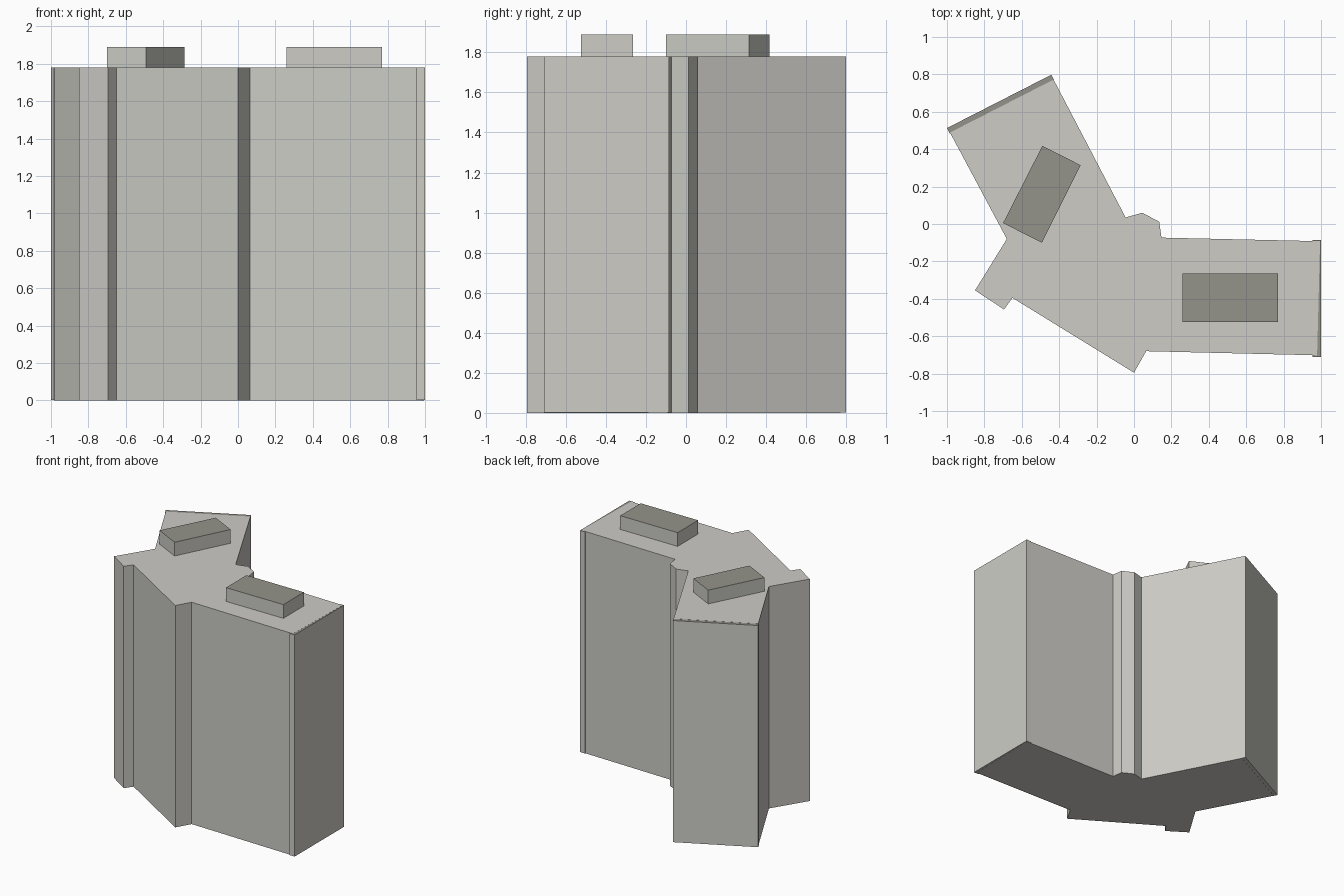
import bpy
import bmesh

if "Cube" in bpy.data.objects:
    bpy.data.objects.remove(bpy.data.objects["Cube"])


def material(name, color):
    m = bpy.data.materials.new(name)
    m.diffuse_color = (*color, 1.0)
    m.use_nodes = True
    m.node_tree.nodes["Principled BSDF"].inputs["Base Color"].default_value = m.diffuse_color
    return m


CONCRETE = material("light_concrete", (0.61, 0.605, 0.565))
ROOFING = material("dark_roofing", (0.295, 0.29, 0.255))


def prism(name, outline, z0, z1, dark_top=False):
    """Extrude a plan outline between two heights."""
    bm = bmesh.new()
    base = bm.faces.new([bm.verts.new((x, y, z0)) for x, y in outline])
    res = bmesh.ops.extrude_face_region(bm, geom=[base], use_keep_orig=True)
    top = [v for v in res["geom"] if isinstance(v, bmesh.types.BMVert)]
    bmesh.ops.translate(bm, verts=top, vec=(0, 0, z1 - z0))
    bmesh.ops.recalc_face_normals(bm, faces=bm.faces)
    for f in bm.faces:
        f.material_index = int(dark_top and f.normal.z > 0.5)
    mesh = bpy.data.meshes.new(name)
    bm.to_mesh(mesh)
    bm.free()
    mesh.materials.append(CONCRETE)
    mesh.materials.append(ROOFING)
    obj = bpy.data.objects.new(name, mesh)
    bpy.context.collection.objects.link(obj)
    return obj


HEIGHT = 1.78

# Two angled wings joined by a core with stair bay and corner projections
prism("tower_body", [
    (-0.43, 0.772), (-0.045, 0.035), (0.045, 0.06), (0.135, 0.012),
    (0.147, -0.073), (0.995, -0.092), (0.979, -0.702), (0.065, -0.68),
    (0.0, -0.795), (-0.65, -0.395), (-0.695, -0.457), (-0.85, -0.355),
    (-0.68, -0.08), (-0.984, 0.489)], 0.0, HEIGHT)

# End walls of the wings, a hair below the main roof
prism("right_end_wall", [
    (0.955, -0.085), (1.0, -0.085), (1.0, -0.71), (0.955, -0.71)],
    0.001, HEIGHT - 0.001, True)
prism("left_end_wall", [
    (-1.0, 0.513), (-0.442, 0.798), (-0.426, 0.767), (-0.984, 0.482)],
    0.001, HEIGHT - 0.001, True)

# Rooftop plant rooms
prism("right_roof_box", [
    (0.26, -0.525), (0.77, -0.525), (0.77, -0.265), (0.26, -0.265)],
    HEIGHT, 1.89, True)
prism("left_roof_box", [
    (-0.49, 0.418), (-0.285, 0.314), (-0.493, -0.1), (-0.7, 0.005)],
    HEIGHT, 1.89, True)
